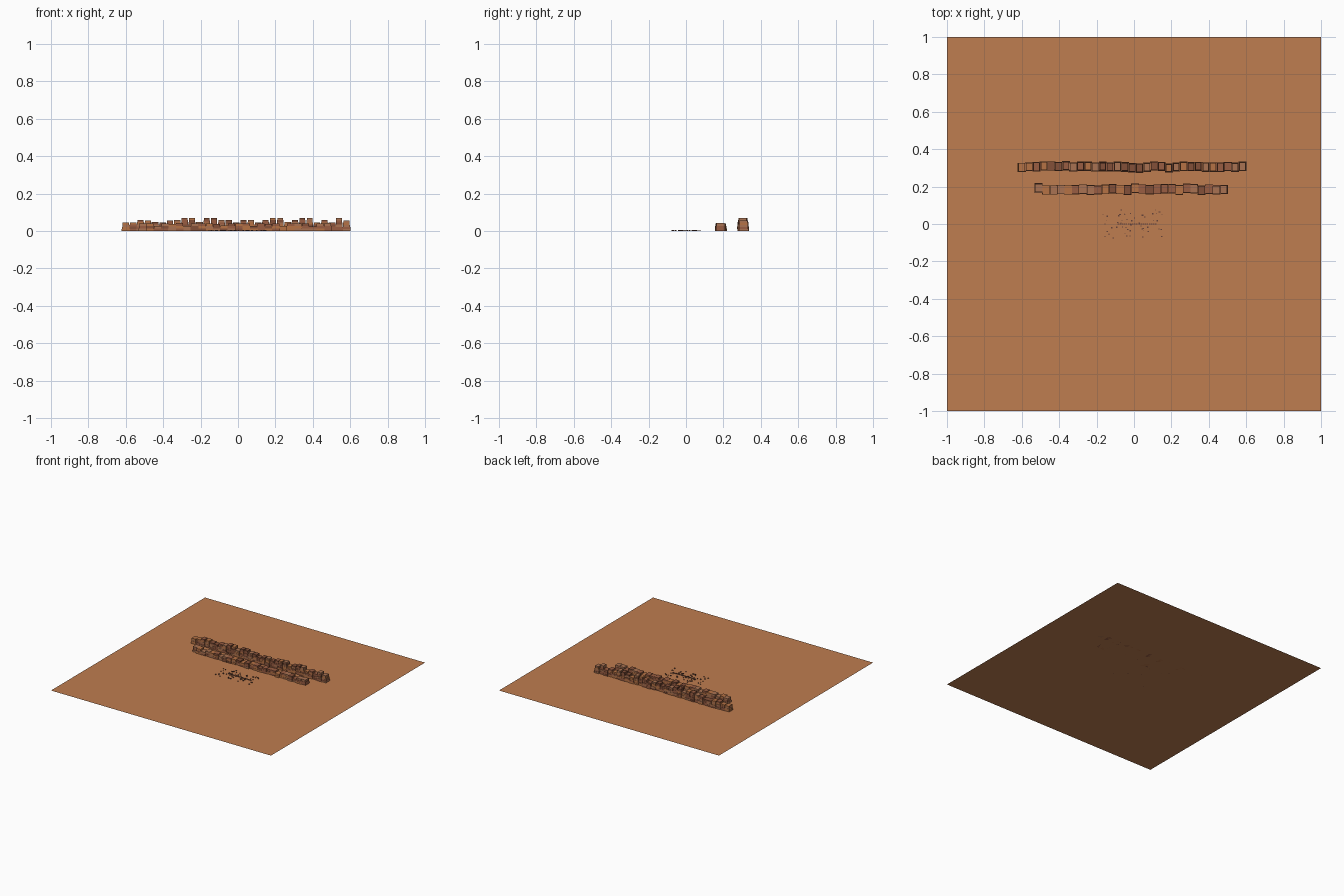
import bpy, bmesh, random
from mathutils import Matrix

random.seed(7)
cube = bpy.data.objects.get("Cube")
if cube:
    bpy.data.objects.remove(cube)


def material(name, rgb):
    m = bpy.data.materials.new(name)
    m.use_nodes = True
    m.diffuse_color = (*rgb, 1)
    m.node_tree.nodes["Principled BSDF"].inputs["Base Color"].default_value = (*rgb, 1)
    return m


sand = material("sand", (0.52, 0.205, 0.08))
rocks = [material("orange rock", (0.47, 0.17, 0.06)),
         material("red rock", (0.32, 0.11, 0.055)),
         material("brown rock", (0.23, 0.08, 0.04)),
         material("tan rock", (0.40, 0.17, 0.085))]
pebble = material("dark pebble", (0.13, 0.055, 0.04))


def finish(bm, name, mats):
    mesh = bpy.data.meshes.new(name)
    bm.to_mesh(mesh)
    bm.free()
    for m in mats:
        mesh.materials.append(m)
    obj = bpy.data.objects.new(name, mesh)
    bpy.context.collection.objects.link(obj)


def add_block(bm, center, size, mat=0):
    matrix = Matrix.Translation(center) @ Matrix.Diagonal((*size, 1))
    verts = bmesh.ops.create_cube(bm, size=1, matrix=matrix)["verts"]
    for face in {f for v in verts for f in v.link_faces}:
        face.material_index = mat


def rock_wall(name, x0, x1, y, layers, thick):
    """Row of layered stacks, each one narrowing a little towards its top."""
    bm = bmesh.new()
    step = (x1 - x0) / (len(layers) - 1)
    for i, count in enumerate(layers):
        x = x0 + i * step
        yy = y + random.uniform(-0.006, 0.006)
        z = 0
        for k in range(int(count)):
            h = thick * random.uniform(0.92, 1.08)
            w = 0.043 - 0.0025 * k + random.uniform(-0.002, 0.002)
            d = 0.05 - 0.002 * k + random.uniform(-0.003, 0.003)
            add_block(bm, (x, yy, z + h / 2), (w, d, h), random.randrange(len(rocks)))
            z += h
    finish(bm, name, rocks)


# Flat desert floor
bm = bmesh.new()
bmesh.ops.create_grid(bm, x_segments=1, y_segments=1, size=1)
finish(bm, "desert_floor", [sand])

# Tall rear wall and lower wall in front of it; each digit is a layer count
rock_wall("rear_rock_wall", -0.6, 0.58, 0.305, "4455445566466554554566456645465", 0.0117)
rock_wall("front_rock_wall", -0.51, 0.48, 0.187, "33233323333233323332333233", 0.0135)

# Dashed line of small stones
bm = bmesh.new()
for i in range(19):
    add_block(bm, (-0.085 + i * 0.0112, 0, 0.002), (0.008, 0.007, 0.004))
finish(bm, "stone_line", [pebble])

# Scattered pebbles
bm = bmesh.new()
for i in range(50):
    s = random.uniform(0.004, 0.009)
    x, y = random.uniform(-0.17, 0.16), random.uniform(-0.075, 0.08)
    add_block(bm, (x, y, s * 0.35), (s, s * 0.8, s * 0.7), 0)
finish(bm, "scattered_pebbles", [pebble])
